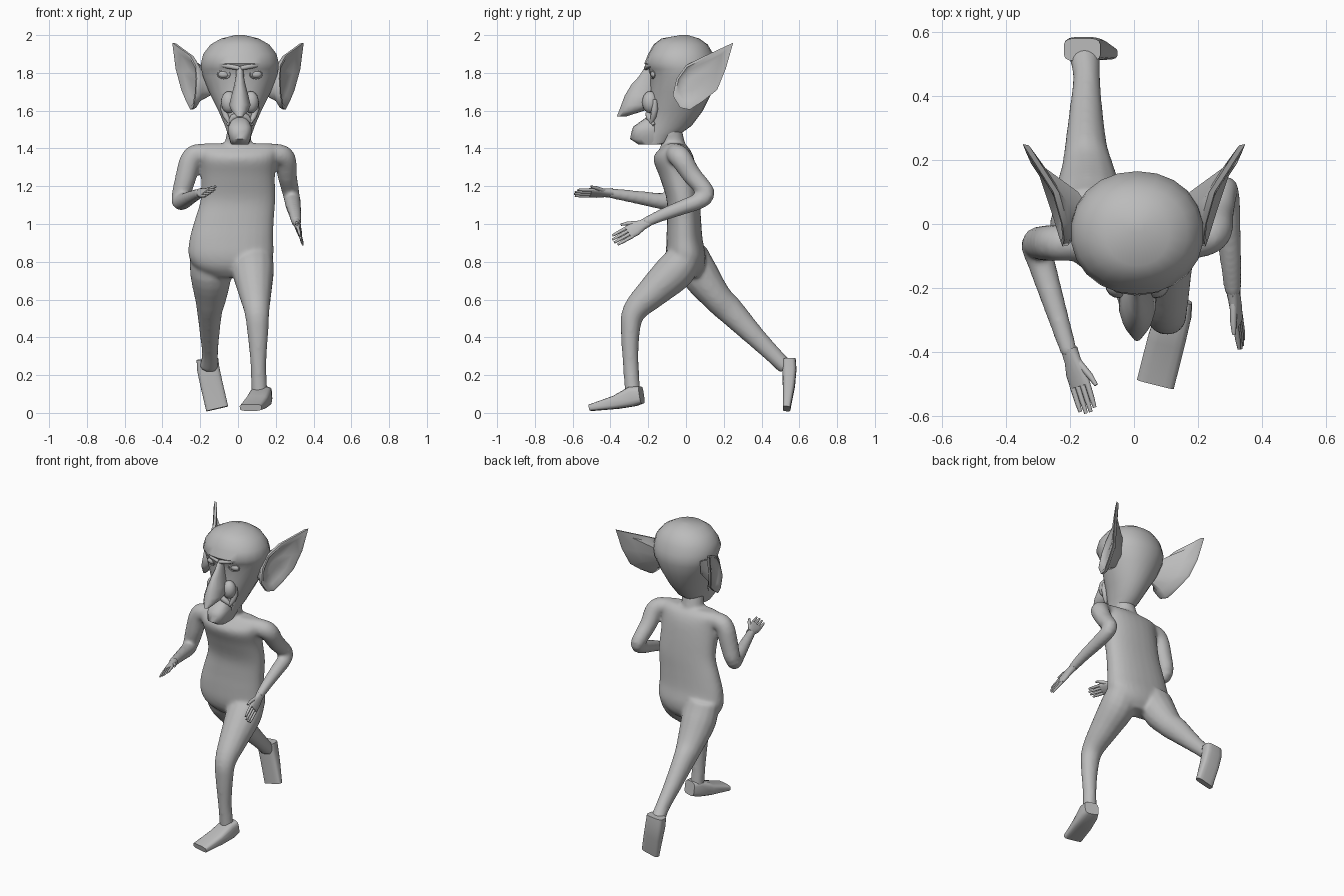
import bpy, bmesh, math
from mathutils import Vector, Matrix

cube = bpy.data.objects.get("Cube")
if cube:
    bpy.data.objects.remove(cube, do_unlink=True)

grey = bpy.data.materials.new("plain grey")
grey.use_nodes = True
COLOUR = (0.5, 0.5, 0.5, 1)
grey.diffuse_color = COLOUR
grey.node_tree.nodes["Principled BSDF"].inputs["Base Color"].default_value = COLOUR


def finish(bm, name, angle=50):
    bmesh.ops.recalc_face_normals(bm, faces=bm.faces)
    mesh = bpy.data.meshes.new(name)
    bm.to_mesh(mesh)
    bm.free()
    mesh.materials.append(grey)
    ob = bpy.data.objects.new(name, mesh)
    bpy.context.collection.objects.link(ob)
    bpy.ops.object.select_all(action='DESELECT')
    ob.select_set(True)
    bpy.context.view_layer.objects.active = ob
    bpy.ops.object.shade_smooth_by_angle(angle=math.radians(angle))
    return ob


def skin_rings(bm, rings):
    count = len(rings[0])
    for r0, r1 in zip(rings, rings[1:]):
        for k in range(count):
            j = (k + 1) % count
            bm.faces.new((r0[k], r0[j], r1[j], r1[k]))
    bm.faces.new(rings[0][::-1])
    bm.faces.new(rings[-1])


def loft(bm, stations, side=(1, 0, 0), n=14, power=1.0, flat=False):
    """Skin elliptical rings; each station is x, y, z, half width, half depth."""
    pts = [Vector(s[:3]) for s in stations]
    rings = []
    for i, s in enumerate(stations):
        t = pts[min(i + 1, len(pts) - 1)] - pts[max(i - 1, 0)]
        t = Vector((0, 0, 1)) if flat else t.normalized()
        u = Vector(side)
        u = (u - t * u.dot(t)).normalized()
        v = t.cross(u)
        ring = []
        for k in range(n):
            a = math.tau * (k + 0.5) / n
            c, d = math.cos(a), math.sin(a)
            c = math.copysign(abs(c) ** power, c)
            d = math.copysign(abs(d) ** power, d)
            ring.append(bm.verts.new(pts[i] + u * c * s[3] + v * d * s[-1]))
        rings.append(ring)
    skin_rings(bm, rings)


def flowing(stations, steps=4):
    """Resample stations along a smooth curve through all of them."""
    rows = [stations[0], *stations, stations[-1]]
    out = []
    for p, q, r, s in zip(rows, rows[1:], rows[2:], rows[3:]):
        for k in range(steps):
            t = k / steps
            out.append([b + t / 2 * (c - a + t * (2 * a - 5 * b + 4 * c - d + t * (3 * (b - c) + d - a)))
                        for a, b, c, d in zip(p, q, r, s)])
    return out + [stations[-1]]


def profile(x, rows):
    """Rows of z, front y, back y, half width become flat stations."""
    return [(x, (f + b) / 2, z, w, (b - f) / 2) for z, f, b, w in rows]


def ball(bm, centre, size):
    m = Matrix.Translation(centre) @ Matrix.Diagonal((*size, 1))
    bmesh.ops.create_uvsphere(bm, u_segments=16, v_segments=10, radius=1, matrix=m)


# Torso, neck, arms and legs, fused into one skin
body = bmesh.new()
loft(body, flowing([(-.033, .01, .715, .1, .05), (-.037, .005, .765, .185, .09),
                    (-.037, 0, .83, .224, .104), (-.035, -.008, .92, .222, .096),
                    (-.02, -.01, 1.02, .21, .09), (0, -.015, 1.13, .198, .088),
                    (0, -.04, 1.25, .196, .1), (0, -.065, 1.345, .205, .108),
                    (0, -.06, 1.4, .215, .078), (0, -.06, 1.427, .18, .045)]),
     power=.88, flat=True, n=28)
loft(body, [(0, -.06, 1.36, .08, .065), (0, -.07, 1.43, .07, .065),
            (.01, -.09, 1.52, .065, .065)], flat=True)
arm_side = (.5, .6, 1)
loft(body, flowing([(.1, -.05, 1.37, .05), (.2, -.05, 1.37, .056), (.248, -.025, 1.345, .058),
                    (.26, .03, 1.26, .052), (.28, .108, 1.165, .046), (.288, .075, 1.125, .044),
                    (.293, 0, 1.095, .041), (.303, -.12, 1.05, .034), (.31, -.22, 1.005, .027)]), arm_side)
loft(body, flowing([(-.1, -.06, 1.37, .05), (-.2, -.06, 1.37, .056), (-.248, -.06, 1.345, .058),
                    (-.278, -.06, 1.24, .056), (-.307, -.065, 1.13, .048), (-.29, -.12, 1.12, .044),
                    (-.25, -.25, 1.14, .036), (-.2, -.41, 1.165, .027)]), arm_side)
loft(body, flowing([(.08, .02, .86, .1, .08), (.08, -.05, .76, .112, .105), (.09, -.17, .645, .09, .087),
                    (.1, -.275, .535, .067, .064), (.105, -.295, .42, .056, .05),
                    (.108, -.292, .25, .042, .042), (.115, -.28, .08, .044, .042)]))
loft(body, flowing([(-.145, .03, .86, .11, .08), (-.143, .07, .74, .112, .1), (-.145, .165, .61, .085, .08),
                    (-.15, .235, .54, .068, .074), (-.15, .36, .41, .052, .056),
                    (-.148, .46, .31, .043, .046), (-.155, .53, .24, .05, .042)]))
skin = finish(body, "body", 180)
remesh = skin.modifiers.new("fuse", 'REMESH')
remesh.mode = 'VOXEL'
remesh.voxel_size = .01
remesh.use_smooth_shade = True
soften = skin.modifiers.new("soften", 'SMOOTH')
soften.factor = .5
soften.iterations = 10

# Feet
feet = {
    "front_foot": ((.97, -.25, 0), [(.138, -.235, .095, .045, .045), (.125, -.28, .088, .056, .054),
                                    (.1, -.37, .056, .06, .036), (.067, -.5, .028, .06, .018)]),
    "back_foot": ((.98, 0, .15), [(-.162, .545, .285, .058, .036), (-.157, .547, .23, .06, .038),
                                  (-.14, .545, .15, .06, .033), (-.11, .533, .022, .06, .02)]),
}
for name, (side, rows) in feet.items():
    bm = bmesh.new()
    loft(bm, rows, side, n=16, power=.5)
    finish(bm, name, 40)


# Hands: flat palm, four fingers and a thumb on the +width edge
def hand(name, wrist, tip, width):
    bm = bmesh.new()
    wrist, tip = Vector(wrist), Vector(tip)
    along = tip - wrist
    w = Vector(width)
    w = (w - along * w.dot(along) / along.length_squared).normalized()
    at = lambda f, o, *r: (*(wrist + along * f + w * o), *r)
    loft(bm, [at(-.05, 0, .026, .022), at(.15, 0, .028, .018), at(.35, 0, .038, .015),
              at(.56, 0, .037, .011)], w, power=.8)
    for i in range(4):
        o = -.029 + .019 * i
        reach = .95 if i in (0, 3) else 1.0
        loft(bm, [at(.5, o, .0095, .009), at(.8, o, .0085, .008),
                  at(reach, o, .006, .005)], w, n=8)
    loft(bm, [at(.2, .018, .013, .012), at(.45, .046, .01, .01), at(.62, .058, .006, .006)], w, n=8)
    finish(bm, name)


hand("left_hand", (.31, -.205, 1.01), (.337, -.385, .91), (-.25, -.4, .85))
hand("right_hand", (-.2, -.4, 1.165), (-.142, -.59, 1.165), (.75, .3, .55))

# Skull tapering to the jaw
MID = .01
bm = bmesh.new()
loft(bm, profile(MID, [(1.425, -.22, -.1, .05), (1.47, -.23, -.04, .062), (1.52, -.2, .03, .08),
                       (1.6, -.195, .09, .115), (1.7, -.19, .14, .165), (1.78, -.19, .163, .197),
                       (1.82, -.2, .165, .206), (1.85, -.22, .16, .208), (1.9, -.2, .145, .196),
                       (1.95, -.172, .115, .157), (1.982, -.13, .07, .1), (2.0, -.03, .01, .025)]),
     n=22, power=.96, flat=True)
finish(bm, "head")

# Jutting chin with a square lower lip
bm = bmesh.new()
loft(bm, profile(MID, [(1.42, -.25, -.12, .045), (1.45, -.296, -.12, .056), (1.49, -.288, -.12, .064),
                       (1.515, -.28, -.12, .062), (1.54, -.245, -.12, .05), (1.565, -.21, -.12, .035)]),
     power=.75, flat=True)
finish(bm, "chin")

# Long drooping nose with nostril wings
bm = bmesh.new()
loft(bm, profile(MID, [(1.835, -.215, -.15, .018), (1.78, -.25, -.15, .022), (1.74, -.288, -.15, .03),
                       (1.68, -.324, -.15, .046), (1.63, -.343, -.16, .058), (1.6, -.354, -.22, .046),
                       (1.57, -.366, -.315, .018)]), flat=True)
for s in (-1, 1):
    ball(bm, (MID + s * .058, -.19, 1.645), (.042, .042, .058))
finish(bm, "nose")

# Ear rim: outward x, y and z around the edge
EAR_RIM = [(.237, -.03, 1.615), (.224, -.07, 1.68), (.218, -.05, 1.77), (.224, 0, 1.84),
           (.252, .1, 1.89), (.348, .25, 1.96), (.33, .21, 1.82), (.3, .165, 1.71),
           (.275, .09, 1.65), (.252, .02, 1.605)]
EAR_MIDDLE, EAR_ROOT = Vector((.264, .04, 1.75)), Vector((.225, .0, 1.74))

for s, label in ((1, "left"), (-1, "right")):
    # Eye with a thin lid rim
    bm = bmesh.new()
    ball(bm, (MID + s * .085, -.168, 1.792), (.031, .02, .02))
    finish(bm, label + "_eye")
    bpy.ops.mesh.primitive_torus_add(major_segments=20, minor_segments=6, major_radius=.033,
                                     minor_radius=.004, location=(MID + s * .085, -.178, 1.792),
                                     rotation=(math.pi / 2, 0, s * .3))
    lid = bpy.context.object
    lid.name = label + "_eyelid"
    lid.scale.y = .7
    lid.data.materials.append(grey)
    bpy.ops.object.shade_smooth_by_angle(angle=1)

    # Brow ridge, cheek fold and frowning lip
    folds = {
        "brow": [(.004, -.212, 1.825, .012), (.06, -.202, 1.836, .014), (.135, -.155, 1.85, .008)],
        "cheek_fold": [(.085, -.165, 1.66, .014), (.086, -.165, 1.61, .018), (.074, -.172, 1.57, .016),
                       (.055, -.185, 1.535, .008)],
        "lip": [(0, -.195, 1.582, .02), (.035, -.195, 1.565, .018), (.066, -.17, 1.525, .008)],
    }
    for name, rows in folds.items():
        bm = bmesh.new()
        loft(bm, [(MID + s * x, y, z, r) for x, y, z, r in rows], (.2, 1, .1), n=8)
        finish(bm, label + "_" + name)

    # Pointed ear: hollow outer face, thin rim, back narrowing to the skull
    bm = bmesh.new()

    def ear_ring(pivot, scale, lift):
        ring = []
        for p in EAR_RIM:
            q = pivot + (Vector(p) - pivot) * scale
            ring.append(bm.verts.new((s * (q.x - lift), q.y, q.z)))
        return ring

    skin_rings(bm, [ear_ring(EAR_MIDDLE, .3, .03), ear_ring(EAR_MIDDLE, .7, .02),
                    ear_ring(EAR_MIDDLE, .88, 0), ear_ring(EAR_MIDDLE, 1, 0),
                    ear_ring(EAR_MIDDLE, .98, .018), ear_ring(EAR_ROOT, .7, .034),
                    ear_ring(EAR_ROOT, .4, .1)])
    finish(bm, label + "_ear")
